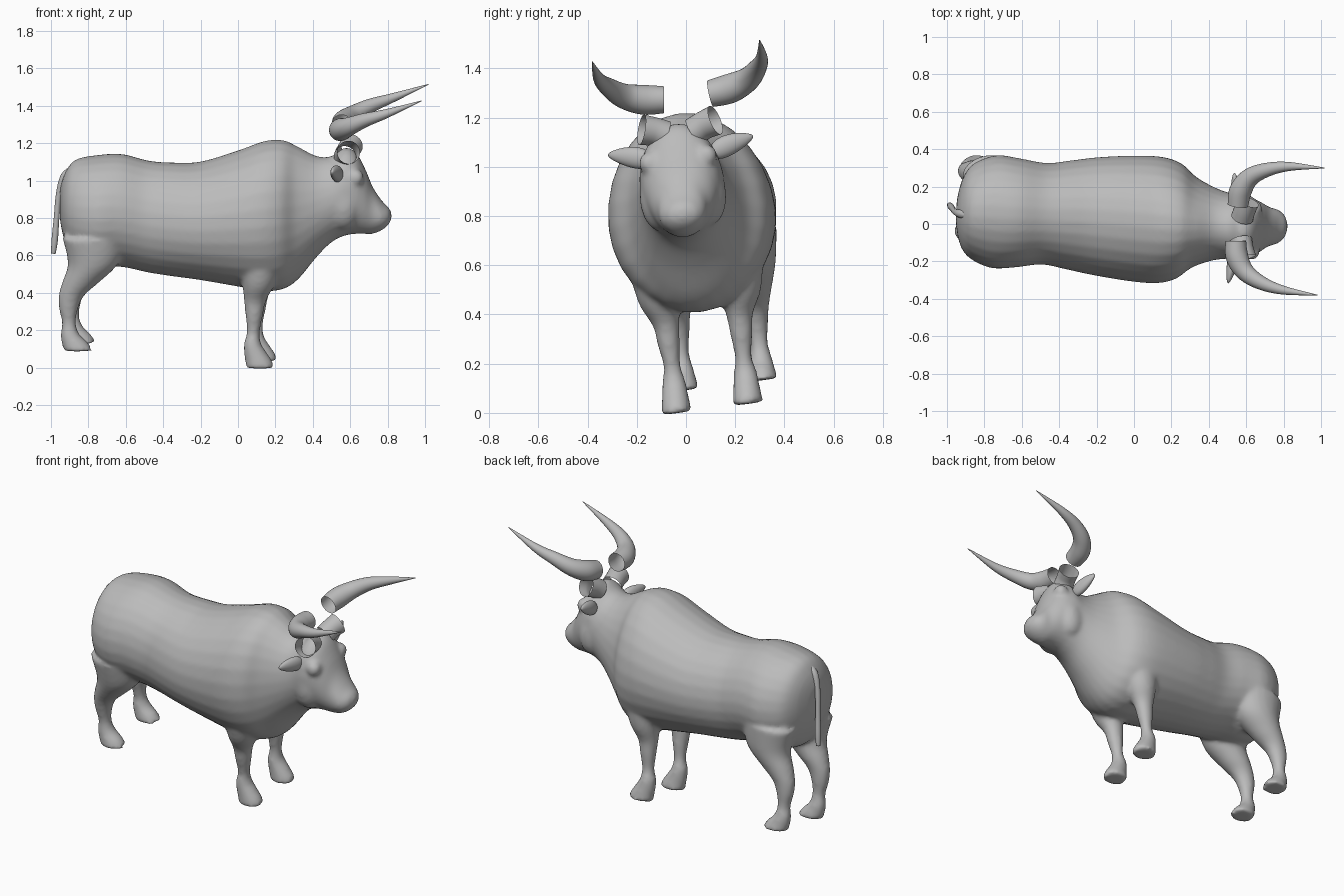
import bpy
import bmesh
import math
from mathutils import Matrix, Vector

cube = bpy.data.objects.get("Cube")
if cube:
    bpy.data.objects.remove(cube, do_unlink=True)

# One clay grey material
clay = bpy.data.materials.new("clay_grey")
clay.use_nodes = True
GREY = (0.5, 0.5, 0.5, 1)
clay.diffuse_color = GREY
clay.node_tree.nodes["Principled BSDF"].inputs["Base Color"].default_value = GREY

SIDES = 28


def lean(shift):
    """The animal leans to its right and is turned slightly off the x axis."""
    return Matrix(((1, .055, 0, 0),
                   (-.055, 1, -.11, .116 + shift),
                   (0, .13, 1, 0),
                   (0, 0, 0, 1)))


def resample(rows, steps):
    """Catmull-Rom smoothing of rows of numbers."""
    rows = [Vector(r) for r in rows]
    result = []
    for i in range(len(rows) - 1):
        a, b = rows[max(i - 1, 0)], rows[i]
        c, d = rows[i + 1], rows[min(i + 2, len(rows) - 1)]
        for k in range(steps):
            t = k / steps
            result.append(b + (c - a) * (t / 2)
                          + (a * 2 - b * 5 + c * 4 - d) * (t * t / 2)
                          + (b * 3 - a - c * 3 + d) * (t * t * t / 2))
    return result + [rows[-1]]


def loft(bm, rings, cap=True):
    """Skin a list of rings of points."""
    loops = [[bm.verts.new(p) for p in ring] for ring in rings]
    for a, b in zip(loops, loops[1:]):
        for i in range(len(a)):
            j = (i + 1) % len(a)
            bm.faces.new((a[i], a[j], b[j], b[i]))
    if cap:
        bm.faces.new(loops[0])
        bm.faces.new(loops[-1])


def circle():
    for i in range(SIDES):
        t = math.tau * i / SIDES
        yield math.cos(t), math.sin(t)


def tube(bm, rows, cap):
    """Round tube along rows of x, y, z, radius."""
    rows = resample(rows, 6)
    rings = []
    for i, row in enumerate(rows):
        before, after = rows[max(i - 1, 0)], rows[min(i + 1, len(rows) - 1)]
        along = Vector((after - before)[:3]).normalized()
        side = along.cross(Vector((.1, -.3, 1))).normalized()
        up = side.cross(along)
        rings.append([Vector(row[:3]) + (side * c + up * s) * row[3]
                      for c, s in circle()])
    loft(bm, rings, cap)


def finish(name, bm, shift=0, side=1):
    """Mirror if needed, apply the lean and make the object."""
    bmesh.ops.transform(bm, verts=bm.verts,
                        matrix=lean(shift) @ Matrix.Diagonal((1, side, 1, 1)))
    bmesh.ops.recalc_face_normals(bm, faces=bm.faces)
    for face in bm.faces:
        face.smooth = True
    mesh = bpy.data.meshes.new(name)
    bm.to_mesh(mesh)
    bm.free()
    mesh.materials.append(clay)
    obj = bpy.data.objects.new(name, mesh)
    bpy.context.collection.objects.link(obj)
    return obj


# Trunk, neck and head: x, belly height, back height, half width
TRUNK = [(-.95, .78, .96, .06), (-.925, .68, 1.04, .17), (-.87, .58, 1.11, .25),
         (-.75, .54, 1.135, .3), (-.62, .54, 1.14, .29), (-.48, .51, 1.105, .27),
         (-.35, .49, 1.095, .29), (-.2, .47, 1.1, .315), (0, .435, 1.16, .335),
         (.14, .41, 1.21, .335), (.24, .42, 1.215, .305), (.32, .47, 1.18, .24),
         (.42, .59, 1.13, .195), (.5, .67, 1.13, .175), (.57, .705, 1.175, .17),
         (.63, .715, 1.15, .155), (.68, .715, 1.06, .13), (.72, .715, .965, .105),
         (.77, .735, .89, .09), (.805, .765, .855, .06), (.82, .79, .83, .02)]

# Legs: x, height, length radius, width radius, sideways offset
FRONT_LEG = [(.13, .66, .13, .1, .18), (.12, .48, .09, .085, .165),
             (.1, .38, .06, .054, .15), (.095, .3, .047, .045, .148),
             (.09, .21, .035, .034, .145), (.085, .15, .045, .046, .145),
             (.1, .1, .06, .052, .145), (.12, .05, .073, .058, .145),
             (.125, .018, .075, .063, .145)]
HIND_LEG = [(-.76, .72, .17, .12, .17), (-.765, .58, .135, .105, .165),
            (-.83, .48, .1, .08, .16), (-.88, .41, .07, .058, .16),
            (-.897, .34, .052, .046, .16), (-.895, .26, .037, .036, .16),
            (-.89, .2, .05, .046, .16), (-.865, .155, .07, .054, .16),
            (-.845, .112, .078, .063, .16)]

body = bmesh.new()
rings = []
for x, low, high, width in resample(TRUNK, 5):
    middle = low + (high - low) * .48
    rings.append([(x, width * c, middle + s * (high - middle if s > 0 else middle - low))
                  for c, s in circle()])
loft(body, rings)
for rows in (FRONT_LEG, HIND_LEG):
    for side in (-1, 1):
        loft(body, [[(x + a * c, side * (y + b * s), z) for c, s in circle()]
                    for x, z, a, b, y in resample(rows, 4)])

# Cheeks and brows bulge from the head
for side in (-1, 1):
    for place, size in (((.57, .1, .88), (.09, .075, .13)),
                        ((.635, .115, 1.03), (.045, .045, .045))):
        spot = Matrix.Translation((place[0], side * place[1], place[2]))
        bmesh.ops.create_uvsphere(body, u_segments=20, v_segments=12, radius=1,
                                  matrix=spot @ Matrix.Diagonal((*size, 1)))

skin = finish("body", body)
remesh = skin.modifiers.new("blend", "REMESH")
remesh.mode = "VOXEL"
remesh.voxel_size = .013
remesh.use_smooth_shade = True
relax = skin.modifiers.new("relax", "SMOOTH")
relax.factor = .5
relax.iterations = 7

# Tail hangs clear of the rump
tail = bmesh.new()
tube(tail, [(-.87, 0, 1.06, .022), (-.925, 0, 1.025, .022), (-.957, 0, .93, .016),
            (-.97, 0, .8, .015), (-.98, 0, .68, .017), (-.987, 0, .61, .012)], True)
finish("tail", tail)

# Paired horn shells, open horn sockets and ears
HORN = [(.55, .095, 1.285, .055), (.56, .175, 1.295, .06), (.605, .25, 1.32, .05),
        (.69, .3, 1.36, .038), (.81, .33, 1.4, .024), (1, .34, 1.47, .002)]
SOCKET = [(.575, .06, 1.135, .06), (.585, .1, 1.155, .058), (.6, .15, 1.17, .062)]
for side, label in ((-1, "right"), (1, "left")):
    horn = bmesh.new()
    tube(horn, HORN, False)
    finish(label + "_horn", horn, .06, side)

    socket = bmesh.new()
    tube(socket, SOCKET, False)
    finish(label + "_horn_socket", socket, .015, side)

    ear = bmesh.new()
    bmesh.ops.create_uvsphere(ear, u_segments=24, v_segments=14, radius=1)
    for v in ear.verts:
        # Leaf shape: narrows towards the tip
        taper = 1 - .35 * v.co.y
        v.co = Vector((.535 + v.co.x * .028 * taper - v.co.y * .015,
                       .205 + v.co.y * .09,
                       1.065 + v.co.z * .042 * taper + v.co.y * .02))
    finish(label + "_ear", ear, .01, side)
